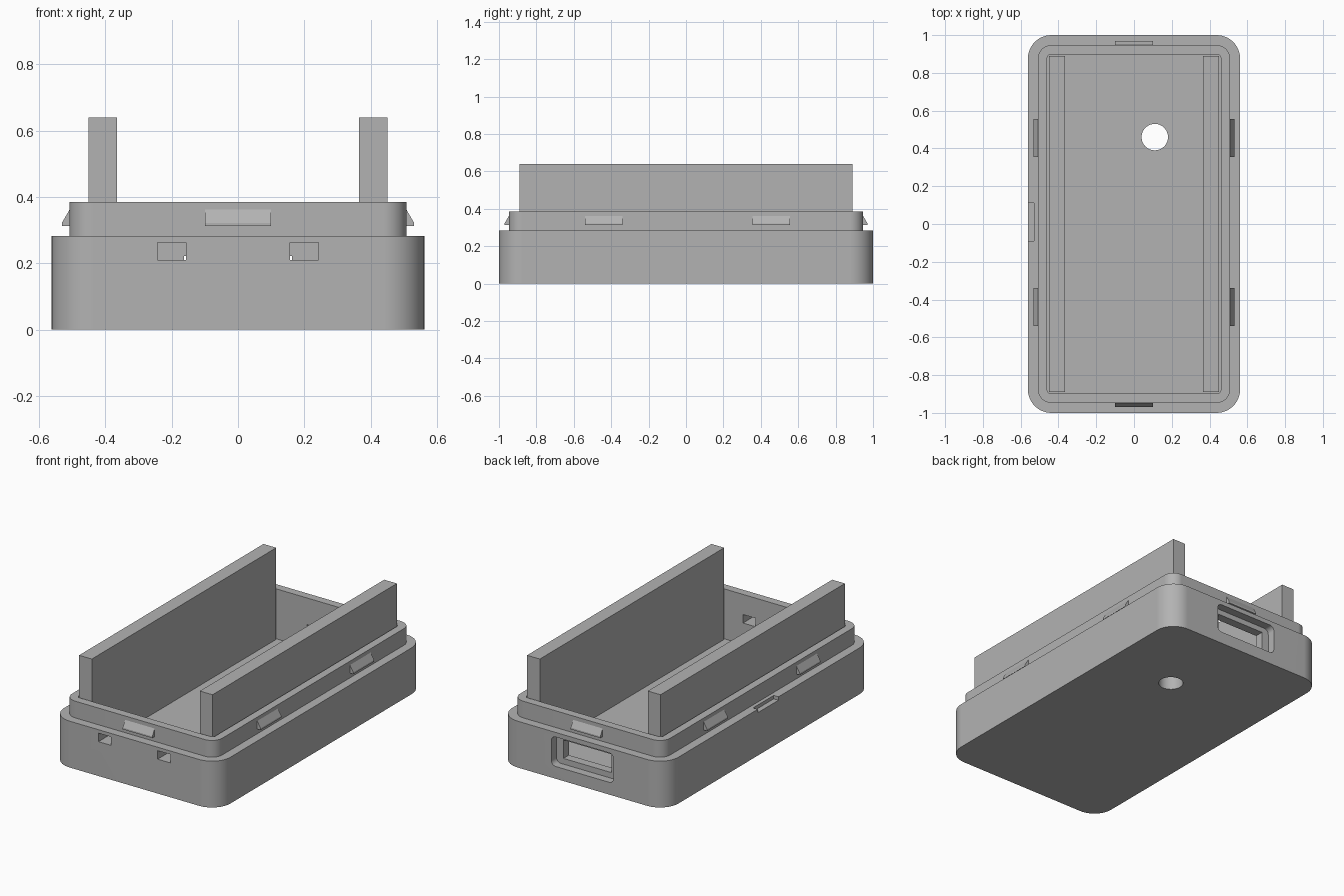
import bpy
import bmesh
from math import cos, sin, pi, radians
from mathutils import Matrix, Vector

if "Cube" in bpy.data.objects:
    bpy.data.objects.remove(bpy.data.objects["Cube"])

# Single grey plastic
grey = bpy.data.materials.new("grey plastic")
grey.use_nodes = True
GREY = (0.45, 0.45, 0.45, 1)
grey.diffuse_color = GREY
grey.node_tree.nodes["Principled BSDF"].inputs["Base Color"].default_value = GREY


def prism(name, outline, low, high, matrix=None):
    """Extrude a closed 2D outline along local z."""
    bm = bmesh.new()
    face = bm.faces.new([bm.verts.new((x, y, low)) for x, y in outline])
    top = bmesh.ops.extrude_face_region(bm, geom=[face])["geom"]
    bmesh.ops.translate(bm, vec=Vector((0, 0, high - low)),
                        verts=[v for v in top if isinstance(v, bmesh.types.BMVert)])
    if matrix:
        bm.transform(matrix)
    bmesh.ops.recalc_face_normals(bm, faces=bm.faces)
    mesh = bpy.data.meshes.new(name)
    bm.to_mesh(mesh)
    bm.free()
    mesh.materials.append(grey)
    obj = bpy.data.objects.new(name, mesh)
    bpy.context.collection.objects.link(obj)
    return obj


def rounded(hx, hy, r, cy=0, steps=12):
    """Rounded rectangle outline with half sizes hx, hy."""
    points = []
    for k, (sx, sy) in enumerate([(1, 1), (-1, 1), (-1, -1), (1, -1)]):
        for i in range(steps + 1):
            a = (k + i / steps) * pi / 2
            points.append((sx * (hx - r) + r * cos(a), cy + sy * (hy - r) + r * sin(a)))
    return points


def rect(x0, x1, y0, y1):
    return [(x0, y0), (x1, y0), (x1, y1), (x0, y1)]


def boolean(target, tool, operation):
    mod = target.modifiers.new(operation, "BOOLEAN")
    mod.operation, mod.object, mod.solver = operation, tool, "EXACT"
    bpy.context.view_layer.objects.active = target
    bpy.ops.object.modifier_apply(modifier=mod.name)
    bpy.data.objects.remove(tool)


FLOOR, LEDGE, RIM = 0.08, 0.283, 0.385
upright = Matrix.Rotation(radians(90), 4, "X")   # local y -> z, local z -> -y

# Tray body with a stepped lip, hollowed out
tray = prism("tray", rounded(0.562, 1.0, 0.125), 0, LEDGE)
boolean(tray, prism("lip", rounded(0.508, 0.947, 0.07), 0.15, RIM), "UNION")
boolean(tray, prism("cavity", rounded(0.46, 0.897, 0.02), FLOOR, 0.6), "DIFFERENCE")

# Round hole in the floor
hole = [(0.11 + 0.07 * cos(i * pi / 24), 0.46 + 0.07 * sin(i * pi / 24)) for i in range(48)]
boolean(tray, prism("floor_hole", hole, -0.1, 0.2), "DIFFERENCE")

# Two small windows in the front wall
for s in (-1, 1):
    window = rect(s * 0.2 - 0.043, s * 0.2 + 0.043, 0.21, 0.262)
    boolean(tray, prism("front_window", window, 0.85, 1.1, upright), "DIFFERENCE")

# Recessed port in the back wall
boolean(tray, prism("port_recess", rounded(0.21, 0.09, 0.03, 0.165), -1.1, -0.95, upright), "DIFFERENCE")
boolean(tray, prism("port_opening", rect(-0.163, 0.163, 0.11, 0.222), -1.1, -0.85, upright), "DIFFERENCE")

# Opening notch on the edge of the ledge
boolean(tray, prism("pry_notch", rect(-0.6, -0.53, -0.09, 0.11), 0.262, 0.32), "DIFFERENCE")

# Smooth the rounded corners, keep edges crisp
bpy.ops.object.select_all(action="DESELECT")
tray.select_set(True)
bpy.context.view_layer.objects.active = tray
bpy.ops.object.shade_smooth_by_angle(angle=radians(30))
tray.modifiers.new("clean shading", "WEIGHTED_NORMAL").keep_sharp = True

# Snap clips: wedges around the lip, profile is (outward, height)
wedge = [(-0.01, 0.312), (0.025, 0.312), (0.025, 0.322), (0, 0.365), (-0.01, 0.365)]


def clip(name, angle, distance, along):
    place = (Matrix.Rotation(angle, 4, "Z") @ Matrix.Translation((distance, along, 0)) @ upright)
    prism(name, wedge, -0.1, 0.1, place)


for angle, side in ((0, "left"), (pi, "right")):
    s = 1 if side == "left" else -1
    clip(side + "_front_clip", angle, 0.506, s * -0.44)
    clip(side + "_back_clip", angle, 0.506, s * 0.455)
clip("back_clip", pi / 2, 0.945, 0)
clip("front_clip", -pi / 2, 0.945, 0)

# Tall plates standing inside the long walls
for side, s in (("left", 1), ("right", -1)):
    prism(side + "_plate", rect(s * 0.408 - 0.043, s * 0.408 + 0.043, -0.89, 0.89), FLOOR, 0.64)
